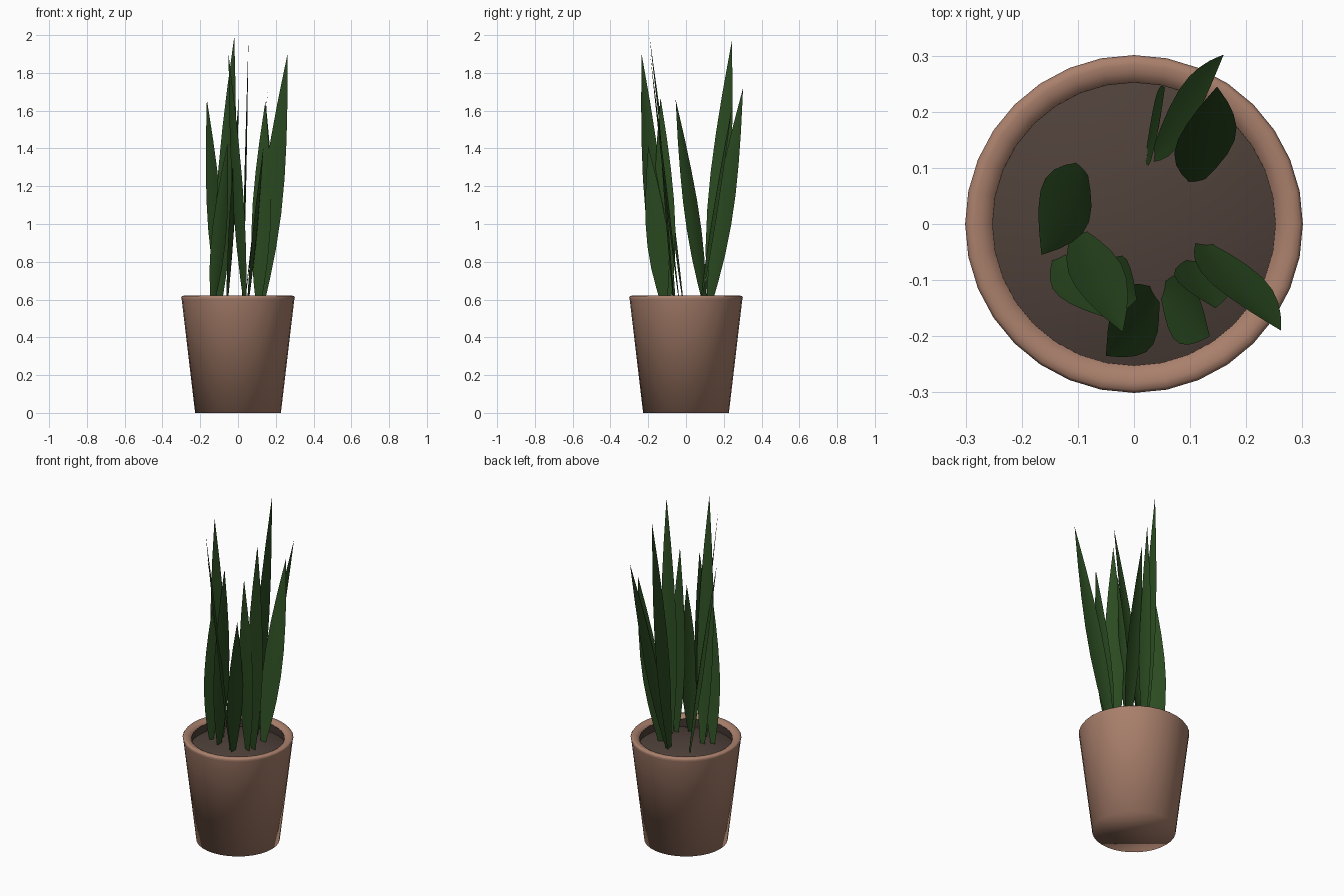
import bpy, bmesh, math
from mathutils import Vector

if "Cube" in bpy.data.objects:
    bpy.data.objects.remove(bpy.data.objects["Cube"])


def material(name, rgb):
    m = bpy.data.materials.new(name)
    m.diffuse_color = (*rgb, 1.0)
    m.use_nodes = True
    m.node_tree.nodes["Principled BSDF"].inputs["Base Color"].default_value = m.diffuse_color
    return m


terracotta = material("terracotta", (0.40, 0.215, 0.15))
soil_brown = material("soil brown", (0.078, 0.052, 0.042))
leaf_green = material("leaf green", (0.024, 0.071, 0.015))


def finish(name, bm, mat, angle):
    mesh = bpy.data.meshes.new(name)
    bm.to_mesh(mesh)
    bm.free()
    mesh.materials.append(mat)
    obj = bpy.data.objects.new(name, mesh)
    bpy.context.collection.objects.link(obj)
    bpy.ops.object.select_all(action='DESELECT')
    obj.select_set(True)
    bpy.context.view_layer.objects.active = obj
    bpy.ops.object.shade_smooth_by_angle(angle=math.radians(angle))
    return obj


def lathe(name, profile, mat, angle, cap=False, sides=32):
    """Spin an (r, z) profile around the z axis, optionally closing its bottom."""
    bm = bmesh.new()
    verts = [bm.verts.new((r, 0, z)) for r, z in profile]
    edges = [bm.edges.new(pair) for pair in zip(verts, verts[1:])]
    bmesh.ops.spin(bm, geom=verts + edges, axis=(0, 0, 1), cent=(0, 0, 0),
                   angle=math.tau, steps=sides, use_merge=True)
    bmesh.ops.remove_doubles(bm, verts=bm.verts, dist=1e-5)
    if cap:
        low = [e for e in bm.edges if e.is_boundary and e.verts[0].co.z < 0.01]
        bmesh.ops.contextual_create(bm, geom=low)
    bmesh.ops.recalc_face_normals(bm, faces=bm.faces)
    # The highest face must look up
    top = max(bm.faces, key=lambda f: f.calc_center_median().z)
    if top.normal.z < 0:
        bmesh.ops.reverse_faces(bm, faces=bm.faces)
    return finish(name, bm, mat, angle)


# Pot with a flat base and a rolled rim, shaded softly across the base edge
lathe("pot", [(0.227, 0), (0.298, 0.6), (0.301, 0.612), (0.296, 0.619), (0.284, 0.621),
              (0.27, 0.618), (0.259, 0.612), (0.252, 0.603)], terracotta, 180, cap=True)

# Soil: dark lining inside the rim and a gently domed surface
lathe("soil", [(0.2525, 0.605), (0.26, 0.553), (0.2, 0.573), (0.1, 0.592), (0, 0.6)],
      soil_brown, 60)

# Blade outline: (position along the leaf, share of the full half width)
OUTLINE = [(0, 0.28), (0.1, 0.58), (0.22, 0.85), (0.36, 1.0), (0.5, 0.97),
           (0.65, 0.78), (0.8, 0.49), (0.92, 0.2), (1, 0.0)]


def leaf(name, base, tip, width, heading):
    """Slightly cupped blade; heading is the direction its width runs in, in degrees."""
    base, tip = Vector((*base, 0.583)), Vector(tip)
    lean = tip - base
    a = math.radians(heading)
    side = Vector((math.cos(a), math.sin(a), 0))
    normal = side.cross(lean).normalized()
    bm = bmesh.new()
    rows = []
    for t, share in OUTLINE[:-1]:
        centre = base + lean * t
        rows.append([bm.verts.new(centre + side * (u * share * width / 2)
                                  + normal * (0.006 * share * (1 - u * u)))
                     for u in (-1, -0.5, 0, 0.5, 1)])
    for low, high in zip(rows, rows[1:]):
        for i in range(4):
            bm.faces.new((low[i], low[i + 1], high[i + 1], high[i]))
    end = bm.verts.new(tip)
    for i in range(4):
        bm.faces.new((rows[-1][i], rows[-1][i + 1], end))
    finish(name, bm, leaf_green, 60)


# Leaves: base (x, y), tip (x, y, z), width, heading
LEAVES = [
    ((-0.098, -0.015), (-0.02, -0.193, 1.99), 0.095, 10),
    ((-0.135, -0.06), (-0.055, -0.165, 1.43), 0.085, 25),
    ((-0.093, 0.098), (-0.165, -0.055, 1.66), 0.11, 135),
    ((-0.058, -0.095), (0.005, -0.135, 1.67), 0.11, 75),
    ((0.037, -0.125), (-0.05, -0.235, 1.90), 0.115, -60),
    ((0.052, -0.118), (0.135, -0.20, 1.41), 0.115, 78),
    ((0.125, -0.035), (0.262, -0.19, 1.90), 0.11, -5),
    ((0.108, -0.065), (0.145, -0.15, 1.65), 0.10, -5),
    ((0.022, 0.125), (0.055, 0.243, 1.97), 0.11, 86),
    ((0.035, 0.125), (0.16, 0.302, 1.72), 0.10, 90),
    ((0.113, 0.078), (0.148, 0.245, 1.63), 0.11, 12),
]
for number, spec in enumerate(LEAVES, 1):
    leaf(f"leaf_{number}", *spec)
